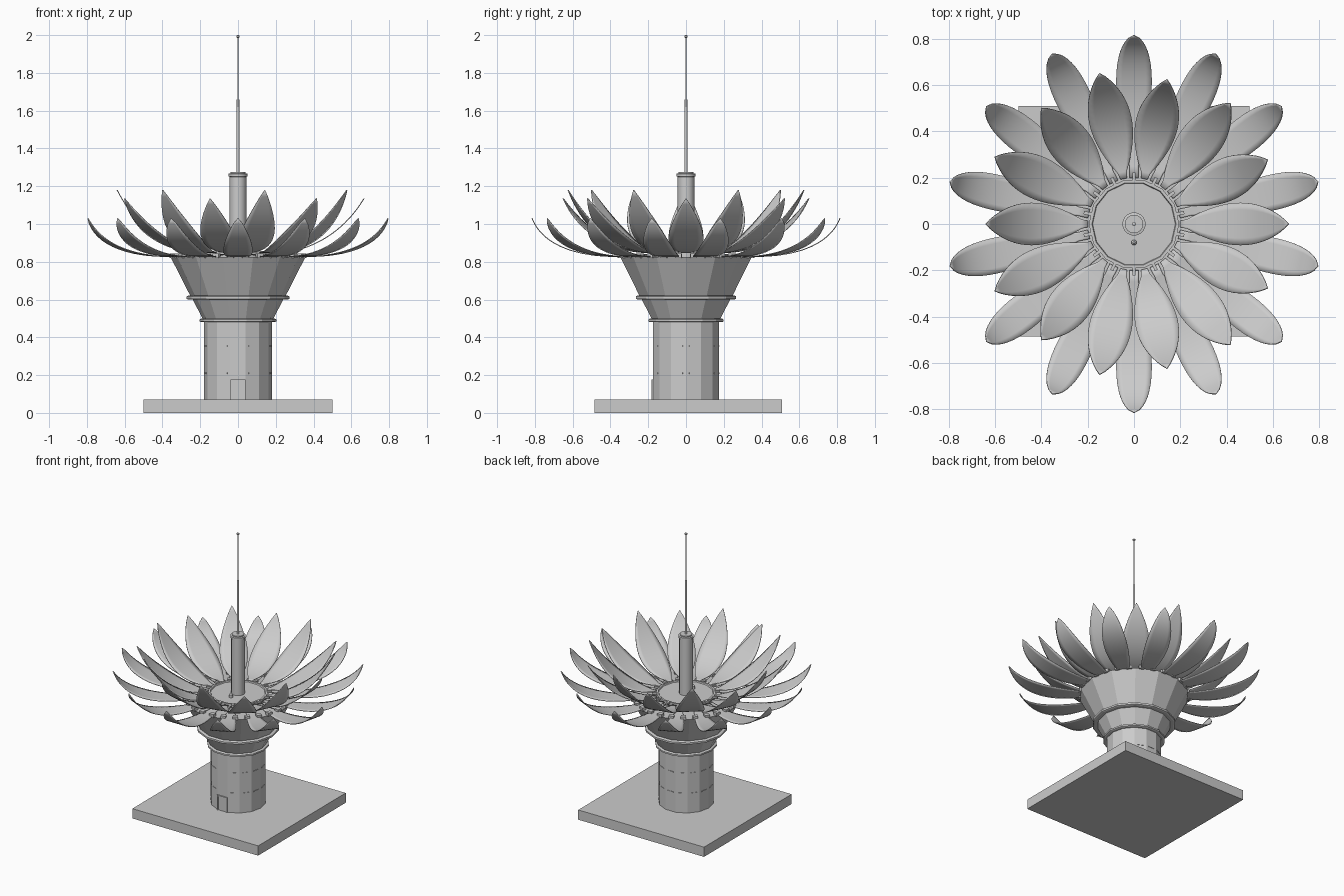
import bpy, bmesh
from math import sin, cos, pi, tau
from mathutils import Vector, Matrix
from mathutils.geometry import interpolate_bezier

cube = bpy.data.objects.get("Cube")
if cube:
    bpy.data.objects.remove(cube)

SIDES = 14
STEP = tau / SIDES

stone = bpy.data.materials.new("plain_grey")
stone.use_nodes = True
grey = (0.6, 0.6, 0.6, 1)
stone.diffuse_color = grey
stone.node_tree.nodes["Principled BSDF"].inputs["Base Color"].default_value = grey


def add_object(name, mesh, angle=0):
    obj = bpy.data.objects.new(name, mesh)
    obj.rotation_euler.z = angle
    bpy.context.collection.objects.link(obj)
    return obj


def finish(name, bm):
    bmesh.ops.recalc_face_normals(bm, faces=bm.faces)
    mesh = bpy.data.meshes.new(name)
    bm.to_mesh(mesh)
    bm.free()
    mesh.materials.append(stone)
    return mesh


def smooth(obj):
    bpy.ops.object.select_all(action='DESELECT')
    obj.select_set(True)
    bpy.context.view_layer.objects.active = obj
    bpy.ops.object.shade_smooth_by_angle(angle=0.7)


def lathe(name, profile, sides=SIDES):
    """Closed solid of revolution from (radius, height) points, bottom to top."""
    bm = bmesh.new()
    rings = [[bm.verts.new((r * cos(tau * i / sides), r * sin(tau * i / sides), z))
              for i in range(sides)] for r, z in profile]
    for low, high in zip(rings, rings[1:]):
        for i in range(sides):
            j = (i + 1) % sides
            bm.faces.new((low[i], low[j], high[j], high[i]))
    bm.faces.new(rings[0])
    bm.faces.new(rings[-1])
    obj = add_object(name, finish(name, bm))
    if sides > SIDES:
        smooth(obj)
    return obj


def boxes(name, items):
    """Boxes given as (centre, size, turn about z), the turn placing them around the axis."""
    bm = bmesh.new()
    for centre, size, turn in items:
        place = Matrix.Rotation(turn, 4, 'Z') @ Matrix.Translation(centre)
        bmesh.ops.create_cube(bm, size=1, matrix=place @ Matrix.Diagonal((*size, 1)))
    return add_object(name, finish(name, bm))


def petal_mesh(name, path, width, skew, power, base, rows=18, cols=6):
    """Leaf-shaped sheet following a curve of (radius, height) control points."""
    bm = bmesh.new()
    points = interpolate_bezier(*[Vector((r, 0, z)) for r, z in path], rows + 1)
    grid = []
    for i, p in enumerate(points):
        t = i / rows
        half = max(width * max(sin(pi * t ** skew), 0) ** power, base * (1 - t), 0.001)
        grid.append([bm.verts.new((p.x, half * (2 * j / cols - 1), p.z))
                     for j in range(cols + 1)])
    for a, b in zip(grid, grid[1:]):
        for j in range(cols):
            bm.faces.new((a[j], b[j], b[j + 1], a[j + 1]))
    return finish(name, bm)


def petal(name, mesh, angle):
    obj = add_object(name, mesh, angle)
    shell = obj.modifiers.new("thickness", 'SOLIDIFY')
    shell.thickness = 0.005
    shell.offset = 0
    smooth(obj)


# Base slab
boxes("base_slab", [((0, 0.012, 0.035), (1, 0.995, 0.07), 0)])

# Faceted tower and flaring head
lathe("tower_shaft", [(0.18, 0.07), (0.18, 0.49)])
lathe("lower_collar", [(0.194, 0.48), (0.203, 0.484), (0.203, 0.495), (0.194, 0.5)])
lathe("lower_flare", [(0.185, 0.495), (0.245, 0.61)])
lathe("upper_collar", [(0.262, 0.6), (0.272, 0.604), (0.272, 0.617), (0.262, 0.622)])
lathe("upper_flare", [(0.25, 0.615), (0.357, 0.825)])

# Deck with raised rim
lathe("deck", [(0.19, 0.82), (0.19, 0.85)])
lathe("deck_rim", [(0.195, 0.825), (0.195, 0.858), (0.182, 0.858), (0.178, 0.848)])
lathe("deck_hatch", [(0.012, 0.845), (0.012, 0.87), (0.004, 0.88)]).location = (0, -0.08, 0)

# Blocks around the rim and clips at the deck
boxes("rim_blocks", [((0.347, 0, 0.833), (0.03, 0.034, 0.024), STEP * (i + 0.5) / 2)
                     for i in range(2 * SIDES)])
boxes("petal_clips", [((0.205, 0, 0.855), (0.035, 0.014, 0.012), STEP * (i + 0.5))
                      for i in range(SIDES)])

# Narrow slots on the tower faces, two rows, leaving the door face plain
FLAT = 0.18 * cos(STEP / 2)
turns = [STEP * (i + 0.5) for i in range(SIDES) if i != 10]
boxes("wall_slots", [((FLAT, 0, z), (0.006, 0.045, 0.006), a)
                     for a in turns for z in (0.21, 0.355)])

# Door frame and panel
boxes("door_frame", [((x, -FLAT, 0.122), (0.008, 0.016, 0.105), 0) for x in (-0.036, 0.036)]
      + [((0, -FLAT, 0.172), (0.08, 0.016, 0.008), 0)])
boxes("door_panel", [((0, -FLAT, 0.12), (0.064, 0.006, 0.1), 0)])

# Central column and antenna
lathe("column", [(0.044, 0.84), (0.044, 1.25), (0.05, 1.252), (0.05, 1.266),
                 (0.04, 1.268), (0.04, 1.276)], 32)
lathe("antenna_lower", [(0.008, 1.27), (0.007, 1.66)], 16)
lathe("antenna_upper", [(0.004, 1.65), (0.003, 1.99)], 16)
lathe("antenna_tip", [(0.003, 1.985), (0.009, 1.99), (0.009, 1.997), (0.003, 2.0)], 16)

# Outer ring of low petals, inner ring alternating wide and steep petals
outer = petal_mesh("outer_petal", [(0.2, 0.84), (0.5, 0.8), (0.75, 0.86), (0.815, 1.03)],
                   0.077, 1.1, 0.7, 0.02)
wide = petal_mesh("wide_petal", [(0.2, 0.848), (0.38, 0.85), (0.56, 0.955), (0.667, 1.135)],
                  0.092, 1, 0.85, 0.014)
steep = petal_mesh("steep_petal", [(0.2, 0.848), (0.37, 0.85), (0.53, 0.965), (0.64, 1.18)],
                   0.092, 1, 0.85, 0.014)
for i in range(SIDES):
    petal("outer_petal", outer, STEP * (i + 0.5))
    petal("inner_petal", steep if i % 2 else wide, STEP * i)
